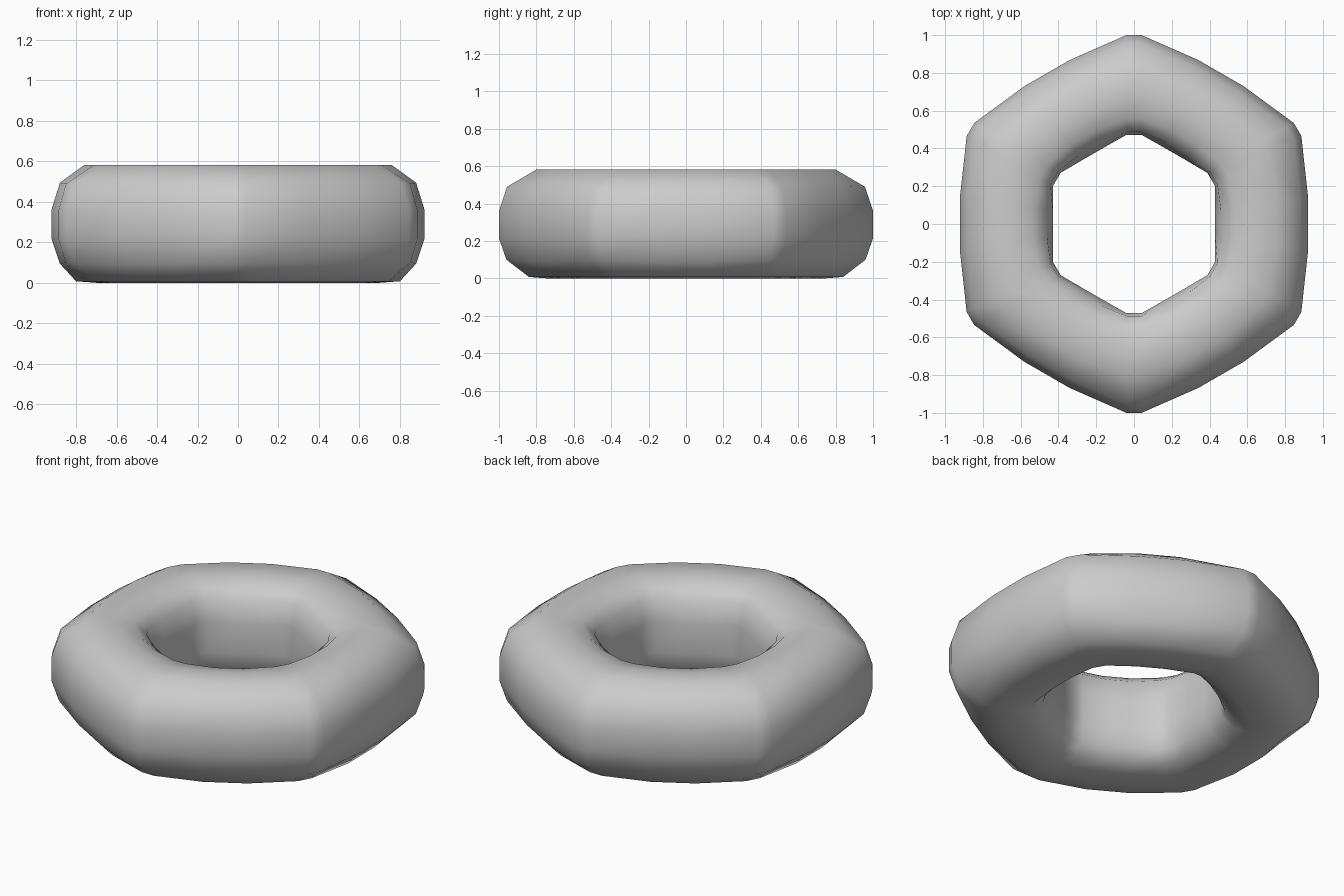
import bpy, bmesh, math

if "Cube" in bpy.data.objects:
    bpy.data.objects.remove(bpy.data.objects["Cube"])

# Cross-sections (distance from axis, height): at a corner and at a side middle
corner = [(1.0, .215), (1.0, .36), (.957, .49), (.80, .582), (.66, .582), (.555, .565), (.487, .51),
          (.472, .38), (.472, .20), (.487, .08), (.55, .025), (.65, .0), (.74, .0), (.84, .008), (.96, .10)]
side = [(.922, .22), (.922, .36), (.88, .495), (.76, .582), (.62, .582), (.53, .56), (.46, .50),
        (.43, .37), (.43, .20), (.455, .09), (.515, .025), (.59, .0), (.69, .0), (.80, .008), (.88, .095)]


def ring(bm, profile, angle, half_width):
    """Place a profile at an angle, shifted sideways along the ring."""
    c, s = math.cos(angle), math.sin(angle)
    verts = []
    for r, z in profile:
        t = half_width(r)
        verts.append(bm.verts.new((r * c - t * s, r * s + t * c, z)))
    return verts


# Hexagonal ring: two close sections on each corner, two on each bulging side
bm = bmesh.new()
rings = []
for k in range(6):
    a = math.radians(30 + 60 * k)
    b = a + math.radians(30)
    for sign in (-1, 1):
        rings.append(ring(bm, corner, a, lambda r: sign * .04))
    for sign in (-1, 1):
        rings.append(ring(bm, side, b, lambda r: sign * .15 * r))

# Skin neighbouring sections
n = len(corner)
for i, r0 in enumerate(rings):
    r1 = rings[(i + 1) % len(rings)]
    for j in range(n):
        k = (j + 1) % n
        bm.faces.new((r0[j], r1[j], r1[k], r0[k]))
bmesh.ops.recalc_face_normals(bm, faces=bm.faces)
for f in bm.faces:
    f.smooth = True

mesh = bpy.data.meshes.new("hexagonal_ring")
bm.to_mesh(mesh)
bm.free()
obj = bpy.data.objects.new("hexagonal_ring", mesh)
bpy.context.collection.objects.link(obj)
